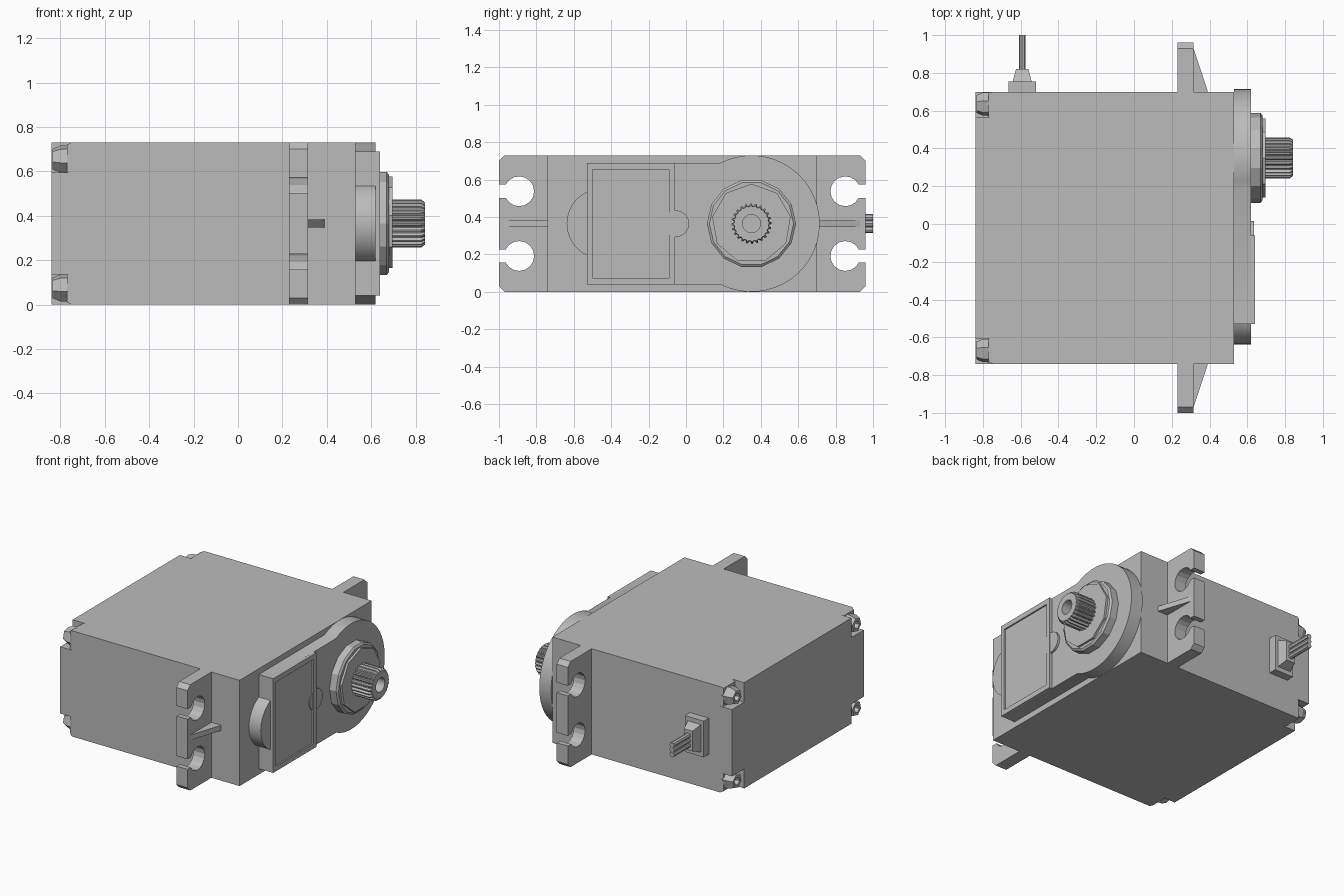
import bpy
import bmesh
from math import sin, cos, pi, radians

cube = bpy.data.objects.get("Cube")
if cube:
    bpy.data.objects.remove(cube, do_unlink=True)

MID = 0.365          # height of the long centre line
SHAFT_Y = 0.35       # output axis position
HEIGHT = 0.73

grey = bpy.data.materials.new("plain grey")
grey.use_nodes = True
GREY = (0.5, 0.5, 0.5, 1)
grey.diffuse_color = GREY
grey.node_tree.nodes["Principled BSDF"].inputs["Base Color"].default_value = GREY


def loft(name, rings, axis="x", smooth=False):
    """Skin a list of (position, outline) rings stacked along an axis and cap both ends."""
    bm = bmesh.new()
    loops = []
    for pos, pts in rings:
        if axis == "x":
            loops.append([bm.verts.new((pos, a, b)) for a, b in pts])
        else:
            loops.append([bm.verts.new((a, pos, b)) for a, b in pts])
    for lo, hi in zip(loops, loops[1:]):
        n = len(lo)
        for i in range(n):
            j = (i + 1) % n
            bm.faces.new((lo[i], lo[j], hi[j], hi[i]))
    bm.faces.new(loops[0])
    bm.faces.new(loops[-1])
    bmesh.ops.recalc_face_normals(bm, faces=bm.faces)
    mesh = bpy.data.meshes.new(name)
    bm.to_mesh(mesh)
    bm.free()
    mesh.materials.append(grey)
    ob = bpy.data.objects.new(name, mesh)
    bpy.context.collection.objects.link(ob)
    if smooth:
        bpy.ops.object.select_all(action="DESELECT")
        ob.select_set(True)
        bpy.context.view_layer.objects.active = ob
        bpy.ops.object.shade_smooth_by_angle(angle=radians(25))
    return ob


def rect(a0, a1, b0, b1):
    return [(a0, b0), (a1, b0), (a1, b1), (a0, b1)]


def arc(cy, cz, r, start, end, n):
    return [(cy + r * cos(radians(start + (end - start) * i / n)),
             cz + r * sin(radians(start + (end - start) * i / n))) for i in range(n + 1)]


def circle(cy, cz, r, n, turn=0):
    return arc(cy, cz, r, turn, turn + 360, n)[:-1]


# Main case
Y0, Y1 = -0.74, 0.70
loft("case", [(-0.75, rect(Y0, Y1, 0, HEIGHT)), (0.53, rect(Y0, Y1, 0, HEIGHT))])

# Rear cover with notched corners for the screws
N = 0.135
cover = [(Y0 + N, 0), (Y1 - N, 0), (Y1 - N, N), (Y1, N), (Y1, HEIGHT - N), (Y1 - N, HEIGHT - N),
         (Y1 - N, HEIGHT), (Y0 + N, HEIGHT), (Y0 + N, HEIGHT - N), (Y0, HEIGHT - N), (Y0, N), (Y0 + N, N)]
loft("rear_cover", [(-0.84, cover), (-0.75, cover)])
loft("rear_cover_base", [(-0.77, rect(Y0 + 0.01, Y1 - 0.01, 0.01, HEIGHT - 0.01)),
                         (-0.75, rect(Y0, Y1, 0, HEIGHT))])

# Cover screws with a recessed socket
for side, y in (("front", -0.67), ("back", 0.635)):
    for level, z in (("lower", 0.075), ("upper", HEIGHT - 0.075)):
        loft(f"{side}_{level}_screw",
             [(x, circle(y, z, r, 6, 15)) for x, r in
              ((-0.76, 0.065), (-0.80, 0.063), (-0.835, 0.048), (-0.835, 0.028), (-0.80, 0.028))])

# Mounting flanges: each outline has two open keyhole slots, with a thin gusset
for side, root, tip in (("front", Y0, -1.0), ("back", Y1, 0.96)):
    s = 1 if tip > root else -1
    hole = abs(tip) - 0.108
    half = 26
    lower = [(s * y, z) for y, z in arc(hole, 0.192, 0.08, -half, half - 360, 14)]
    upper = [(s * y, HEIGHT - z) for y, z in
             reversed(arc(hole, 0.192, 0.08, -half, half - 360, 14))]
    c = tip - s * 0.03
    outline = ([(root, 0), (c, 0), (tip, 0.03), (tip, lower[0][1])] + lower
               + [(tip, lower[-1][1]), (tip, upper[0][1])] + upper
               + [(tip, upper[-1][1]), (tip, HEIGHT - 0.03), (c, HEIGHT), (root, HEIGHT)])
    loft(f"{side}_flange", [(0.23, outline), (0.315, outline)])
    loft(f"{side}_gusset", [(0.315, rect(root, tip - s * 0.03, MID - 0.018, MID + 0.018)),
                            (0.39, rect(root, root + s * 0.005, MID - 0.018, MID + 0.018))])

# Gear cover: a straight plate that widens into a round boss
gear_cover = arc(SHAFT_Y, MID, 0.365, -117, 117, 30) + [(-0.52, 0.69), (-0.52, 0.04)]
loft("gear_cover", [(0.53, gear_cover), (0.62, gear_cover)], smooth=True)
bump = circle(-0.45, MID, 0.188, 32)
loft("rounded_end", [(0.53, bump), (0.62, bump)], smooth=True)

# Raised rectangular panel with a recessed middle, plus its round tab
outer = rect(-0.53, -0.06, 0.04, 0.69)
inner = rect(-0.5, -0.09, 0.075, 0.655)
loft("panel", [(0.53, outer), (0.64, outer), (0.64, inner), (0.63, inner)])
tab = circle(-0.055, MID, 0.072, 16)
loft("panel_tab", [(0.6, tab), (0.635, tab)], smooth=True)

# Bearing collar
loft("collar", [(x, circle(SHAFT_Y, MID, r, 14)) for x, r in
                ((0.6, 0.238), (0.67, 0.238), (0.68, 0.225), (0.68, 0.2))])
loft("bearing", [(x, circle(SHAFT_Y, MID, r, 9, 10)) for x, r in
                 ((0.66, 0.213), (0.695, 0.213))])


# Splined output shaft with a chamfered tip and a screw hole
def spline(r, depth, teeth=24):
    return [(SHAFT_Y + (r - depth * (i % 4 > 1)) * cos(2 * pi * i / (4 * teeth)),
             MID + (r - depth * (i % 4 > 1)) * sin(2 * pi * i / (4 * teeth)))
            for i in range(4 * teeth)]


loft("output_shaft", [(0.68, spline(0.108, 0.013)), (0.825, spline(0.108, 0.013)),
                      (0.842, spline(0.095, 0.004)), (0.842, spline(0.048, 0)),
                      (0.74, spline(0.048, 0))])

# Cable grommet and three wires
CX = -0.592
loft("grommet_base", [(0.7, rect(CX - 0.072, CX + 0.072, MID - 0.125, MID + 0.125)),
                      (0.755, rect(CX - 0.072, CX + 0.072, MID - 0.125, MID + 0.125))], axis="y")
loft("grommet_taper", [(0.755, rect(CX - 0.05, CX + 0.05, MID - 0.095, MID + 0.095)),
                       (0.82, rect(CX - 0.033, CX + 0.033, MID - 0.07, MID + 0.07))], axis="y")
for name, dz in (("lower", -0.033), ("middle", 0), ("upper", 0.033)):
    wire = circle(CX, MID + dz, 0.018, 8)
    loft(f"{name}_wire", [(0.8, wire), (1.0, wire)], axis="y", smooth=True)
